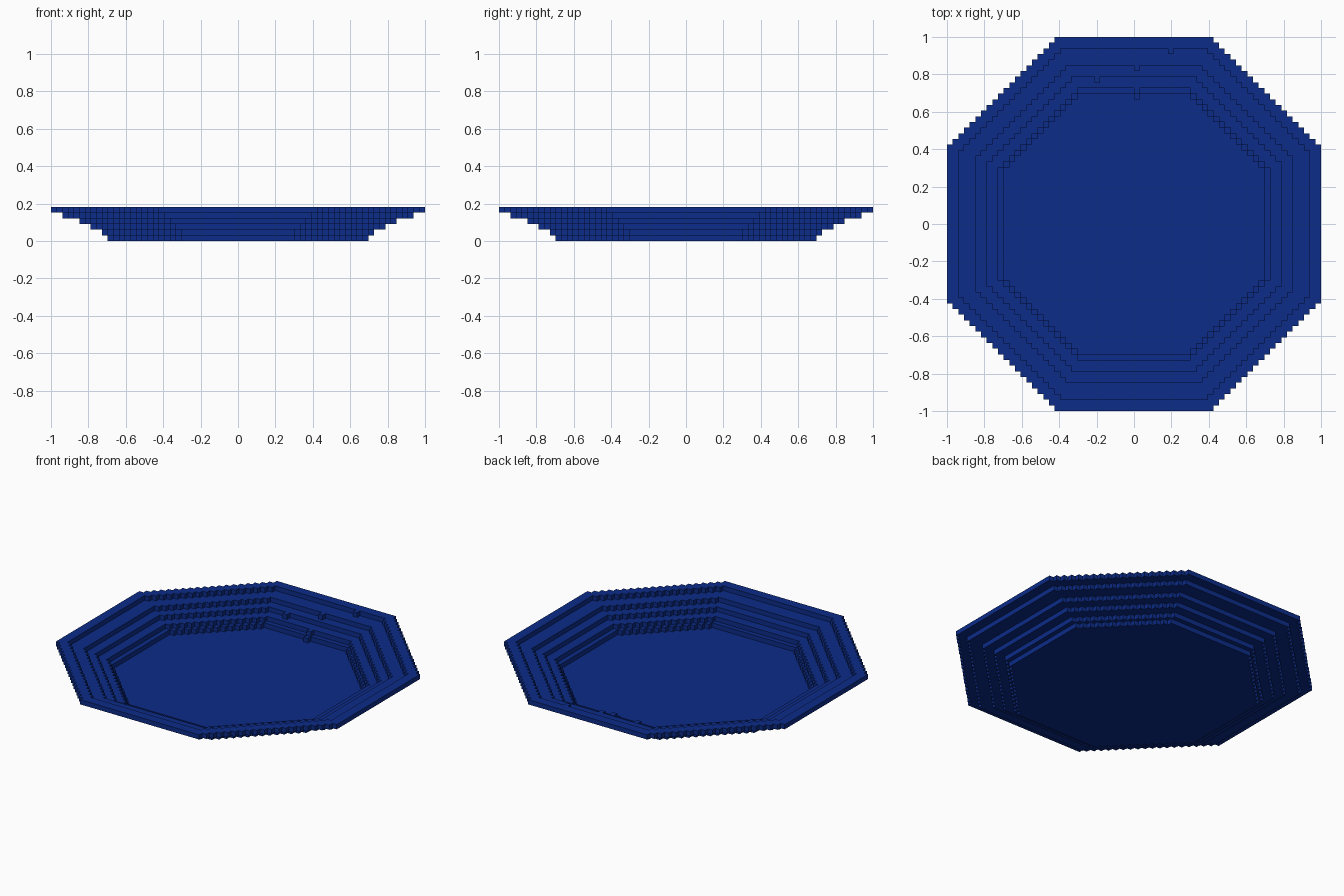
import bpy, bmesh
from mathutils import Vector

if "Cube" in bpy.data.objects:
    bpy.data.objects.remove(bpy.data.objects["Cube"])

U = 2 / 66  # edge of one block

blue = bpy.data.materials.new("deep_blue")
blue.diffuse_color = (0.0035, 0.025, 0.25, 1)
blue.use_nodes = True
blue.node_tree.nodes["Principled BSDF"].inputs["Base Color"].default_value = blue.diffuse_color

# Per layer, bottom to top: name, octagon half width, half length of its flat
# side, and the column of the single stud on the inner back wall (in blocks)
LAYERS = [
    ("dish_floor", 23, 10, None),
    ("lower_wall_ring", 24, 10, 0),
    ("low_step_ring", 26, 11, 0),
    ("middle_step_ring", 28, 12, -7),
    ("upper_step_ring", 31, 13, 0),
    ("rim_ring", 33, 14, 6),
]


def octagon(r, flat):
    """Block columns inside a stepped octagon."""
    return {(i, j) for i in range(-r, r) for j in range(-r, r)
            if abs(i + .5) + abs(j + .5) <= r + flat - 1}


# Each ring starts where the layer below it ends
layers, below, below_r = [], set(), 0
for name, r, flat, stud in LAYERS:
    area = octagon(r, flat)
    ring = area - below
    if stud is not None:
        ring.add((stud, below_r - 1))
    layers.append((name, ring))
    below, below_r = area, r

filled = {(i, j, k) for k, (_, ring) in enumerate(layers) for i, j in ring}


def block_part(name, ring, k):
    """Exposed block faces of one layer, as one mesh."""
    bm = bmesh.new()
    verts = {}

    def vert(p):
        key = tuple(round(c) for c in p)
        if key not in verts:
            verts[key] = bm.verts.new(Vector(key) * U)
        return verts[key]

    for i, j in sorted(ring):
        centre = Vector((i + .5, j + .5, k + .5))
        for axis in range(3):
            for s in (-1, 1):
                n = Vector((0, 0, 0))
                n[axis] = s
                if (i + int(n.x), j + int(n.y), k + int(n.z)) in filled:
                    continue
                a = Vector((0, 0, 0))
                a[(axis + 1) % 3] = 1
                b = n.cross(a)
                bm.faces.new([vert(centre + (n + a * p + b * q) / 2)
                              for p, q in ((-1, -1), (1, -1), (1, 1), (-1, 1))])
    me = bpy.data.meshes.new(name)
    bm.to_mesh(me)
    bm.free()
    me.materials.append(blue)
    bpy.context.collection.objects.link(bpy.data.objects.new(name, me))


for k, (name, ring) in enumerate(layers):
    block_part(name, ring, k)
